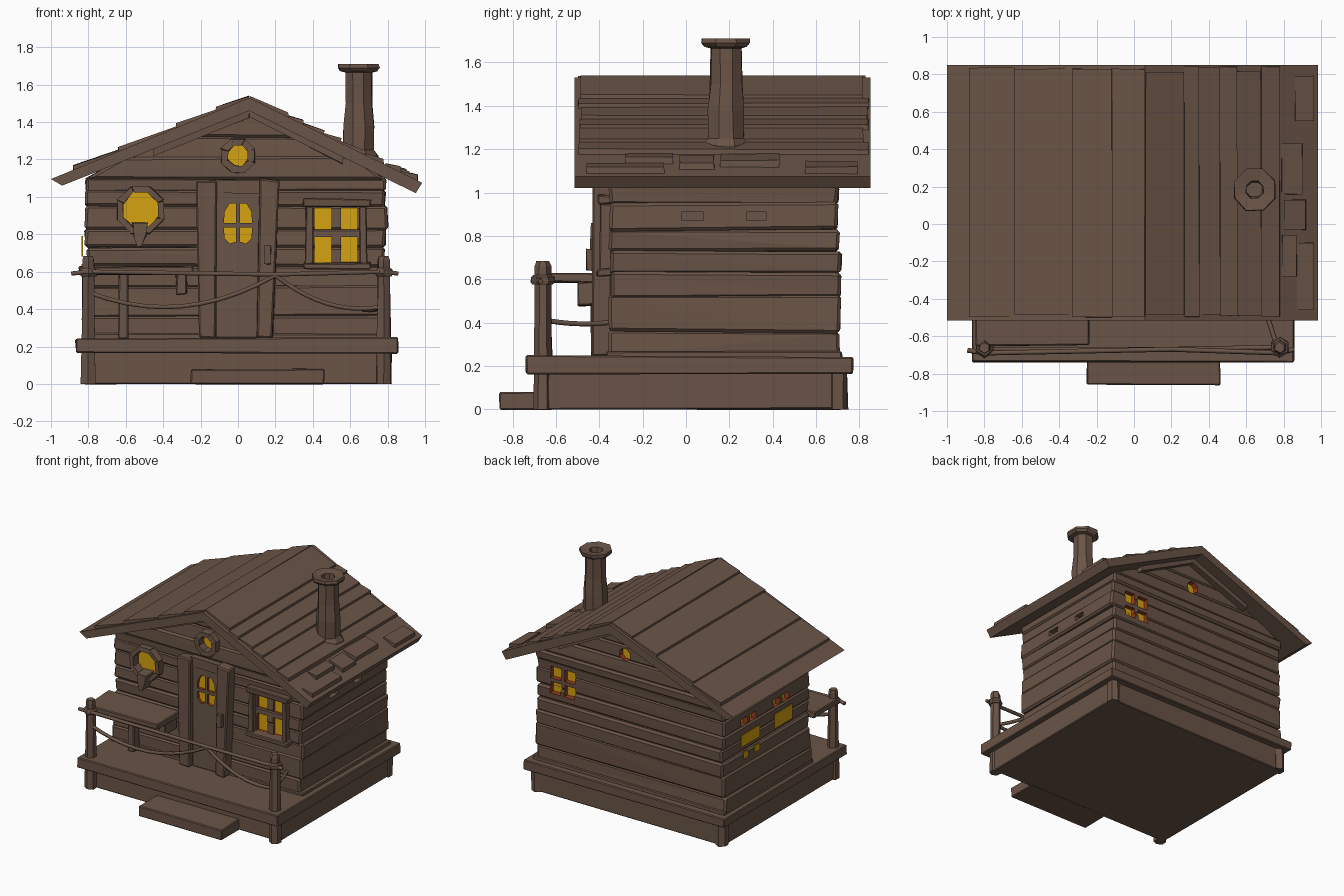
import bpy, bmesh, math, random
from mathutils import Vector

if "Cube" in bpy.data.objects:
    bpy.data.objects.remove(bpy.data.objects["Cube"])
random.seed(4)

def material(name, c):
    m = bpy.data.materials.new(name)
    m.diffuse_color = (*c, 1)
    m.use_nodes = True
    m.node_tree.nodes["Principled BSDF"].inputs["Base Color"].default_value = m.diffuse_color
    return m
WOOD = material("brown_wood", (0.144, 0.089, 0.063))
GLOW = material("yellow_glow", (0.66, 0.36, 0.005))
RED = material("red_reveal", (0.30, 0.045, 0.012))

def finish(name, bm, mats=(WOOD,)):
    bmesh.ops.recalc_face_normals(bm, faces=bm.faces)
    me = bpy.data.meshes.new(name)
    bm.to_mesh(me)
    bm.free()
    for m in mats:
        me.materials.append(m)
    ob = bpy.data.objects.new(name, me)
    bpy.context.scene.collection.objects.link(ob)
    return ob

def bake(ob):
    bpy.context.view_layer.update()
    dg = bpy.context.evaluated_depsgraph_get()
    return bpy.data.meshes.new_from_object(ob.evaluated_get(dg))

def prism(bm, pts, y0, y1, jit=0.0, bevel=0.0):
    """Extrude an x-z outline from y0 to y1, with hand-hewn wobble."""
    a = [bm.verts.new((x, y0, z)) for x, z in pts]
    b = [bm.verts.new((x, y1, z)) for x, z in pts]
    n = len(pts)
    fs = [bm.faces.new(a), bm.faces.new(b[::-1])]
    fs += [bm.faces.new((a[i], b[i], b[(i + 1) % n], a[(i + 1) % n])) for i in range(n)]
    for v in a + b:
        v.co += Vector([random.uniform(-jit, jit) for _ in range(3)])
    bmesh.ops.recalc_face_normals(bm, faces=fs)
    if bevel:
        es = list({e for f in fs for e in f.edges})
        bmesh.ops.bevel(bm, geom=es, offset=bevel, segments=1, affect='EDGES')

def rect(x0, x1, z0, z1):
    return [(x0, z0), (x1, z0), (x1, z1), (x0, z1)]

def boxes(name, items, jit=0.005, bevel=0.006, mat=WOOD):
    bm = bmesh.new()
    for x0, x1, y0, y1, z0, z1 in items:
        prism(bm, rect(x0, x1, z0, z1), y0, y1, jit, bevel)
    return finish(name, bm, (mat,))

def lathe(name, cx, cy, rings, n=8, jit=0.004):
    bm = bmesh.new()
    loops = []
    for r, z in rings:
        loops.append([bm.verts.new((cx + r * math.cos(2 * math.pi * (i + .5) / n) + random.uniform(-jit, jit),
                                    cy + r * math.sin(2 * math.pi * (i + .5) / n) + random.uniform(-jit, jit), z))
                      for i in range(n)])
    for a, b in zip(loops, loops[1:]):
        for i in range(n):
            bm.faces.new((a[i], a[(i + 1) % n], b[(i + 1) % n], b[i]))
    bm.faces.new(loops[0][::-1])
    bm.faces.new(loops[-1])
    return finish(name, bm)

def rope(name, pts, r=0.013):
    cu = bpy.data.curves.new(name, 'CURVE')
    cu.dimensions = '3D'
    cu.bevel_depth, cu.bevel_resolution, cu.use_fill_caps = r, 1, True
    sp = cu.splines.new('POLY')
    sp.points.add(len(pts) - 1)
    for p, c in zip(sp.points, pts):
        p.co = (*c, 1)
    tmp = bpy.data.objects.new(name + "_path", cu)
    bpy.context.scene.collection.objects.link(tmp)
    me = bake(tmp)
    bpy.data.objects.remove(tmp)
    me.materials.clear()
    me.materials.append(WOOD)
    bpy.context.scene.collection.objects.link(bpy.data.objects.new(name, me))

def octagon(cx, cz, r):
    return [(cx + r * math.cos(math.pi * (i + .5) / 4), cz + r * math.sin(math.pi * (i + .5) / 4)) for i in range(8)]

def recess(bm, pts, side, plane, depth, out=0.08, end=0):
    """Cutter: red sides and a glowing inner end; side is the outward axis."""
    ax, s = side
    def at(u, z, d):
        return (u, plane + s * d, z) if ax == 'y' else (plane + s * d, u, z)
    a = [bm.verts.new(at(u, z, out)) for u, z in pts]
    b = [bm.verts.new(at(u, z, -depth)) for u, z in pts]
    n = len(pts)
    bm.faces.new(a).material_index = 1
    bm.faces.new(b[::-1]).material_index = end
    for i in range(n):
        f = bm.faces.new((a[i], b[i], b[(i + 1) % n], a[(i + 1) % n]))
        f.material_index = 2 if end == 2 else 1

def cut(ob, bm):
    cutter = finish("window_cutter", bm, (GLOW, RED, WOOD))
    cutter.hide_render = True
    md = ob.modifiers.new("cut", 'BOOLEAN')
    md.operation, md.solver, md.object = 'DIFFERENCE', 'EXACT', cutter
    md.use_self = True
    md.material_mode = 'TRANSFER'
    me = bake(ob)
    ob.modifiers.clear()
    if len(me.polygons) > 10:
        ob.data = me
    bpy.data.objects.remove(cutter)

# Base, deck and step
boxes("foundation", [(-0.82, 0.81, -0.64, 0.72, 0.0, 0.18)], 0.004)
boxes("deck", [(-0.87, 0.855, -0.735, 0.77, 0.165, 0.245)], 0.006)
boxes("front_step", [(-0.25, 0.46, -0.86, -0.62, 0.0, 0.08)], 0.004)
boxes("wall_sill", [(-0.835, 0.81, -0.37, 0.72, 0.235, 0.27)], 0.003)

# Log walls, with the gable rows following the roof
RX, RZ, SL, SR = 0.06, 1.53, 0.41, 0.492
def roof_z(x):
    return RZ - (RX - x) * SL if x < RX else RZ - (x - RX) * SR
bm = bmesh.new()
levels = [0.245, 0.36, 0.52, 0.63, 0.73, 0.83, 0.95, 1.03, 1.10, 1.21, 1.32, 1.47]
for z0, z1 in zip(levels, levels[1:]):
    j = [random.uniform(-0.012, 0.012) for _ in range(4)]
    def left(z): return max(-0.82 + j[0], RX - (1.49 - z) / SL)
    def right(z): return min(0.79 + j[1], RX + (1.49 - z) / SR)
    a, b = z0 - 0.004, z1 + 0.004
    prism(bm, [(left(a), a), (right(a), a), (right(b), b), (left(b), b)], -0.36 + j[2], 0.71 + j[3], 0.007, 0.014)
bmesh.ops.triangulate(bm, faces=bm.faces)
walls = finish("log_walls", bm)

# Window recesses in all four walls
cb = bmesh.new()
for x0, x1 in ((0.41, 0.50), (0.55, 0.64)):
    for z0, z1 in ((0.65, 0.785), (0.825, 0.94)):
        recess(cb, rect(x0, x1, z0, z1), ('y', -1), -0.36, 0.03)
for x0, x1 in ((0.46, 0.55), (0.58, 0.67)):
    for z0, z1 in ((0.785, 0.87), (0.90, 0.99)):
        recess(cb, rect(x0, x1, z0, z1), ('y', 1), 0.71, 0.045)
recess(cb, octagon(-0.52, 0.93, 0.11), ('y', -1), -0.36, 0.03)
recess(cb, octagon(0.0, 1.22, 0.065), ('y', -1), -0.36, 0.03)
recess(cb, octagon(0.03, 1.25, 0.05), ('y', 1), 0.71, 0.045)
for y0, y1 in ((0.31, 0.49), (-0.09, 0.10)):
    m = (y0 + y1) / 2
    recess(cb, rect(y0, m - 0.015, 0.83, 0.89), ('x', -1), -0.82, 0.04)
    recess(cb, rect(m + 0.015, y1, 0.83, 0.89), ('x', -1), -0.82, 0.04)
for y0, y1 in ((-0.02, 0.08), (0.28, 0.37)):
    recess(cb, rect(y0, y1, 0.87, 0.91), ('x', 1), 0.79, 0.04, end=2)
cut(walls, cb)

# Glowing patches low on the left wall
boxes("left_glow_patches", [(-0.838, -0.83, y0, y1, z0, z1) for y0, y1, z0, z1 in (
    (0.29, 0.52, 0.69, 0.78), (-0.11, 0.11, 0.68, 0.79), (0.43, 0.49, 0.59, 0.64), (0.29, 0.35, 0.59, 0.64))],
    0, 0, GLOW)

# Front window frame
boxes("window_frame", [(0.345, 0.71, -0.405, -0.34, 0.945, 0.99), (0.36, 0.40, -0.395, -0.34, 0.64, 0.95),
                       (0.65, 0.69, -0.395, -0.34, 0.64, 0.95), (0.35, 0.71, -0.41, -0.34, 0.615, 0.648)])

# Round window frames
def ring_frame(name, cx, cz, ri, ro, y0, y1):
    bm = bmesh.new()
    inner, outer = octagon(cx, cz, ri), octagon(cx, cz, ro)
    for i in range(8):
        k = (i + 1) % 8
        prism(bm, [inner[i], outer[i], outer[k], inner[k]], y0, y1, 0.004)
    finish(name, bm)
ring_frame("round_window_frame", -0.52, 0.93, 0.10, 0.135, -0.405, -0.34)
ring_frame("gable_window_frame", 0.0, 1.22, 0.058, 0.097, -0.40, -0.34)
bm = bmesh.new()
prism(bm, [(-0.565, 0.86), (-0.555, 0.78), (-0.535, 0.73), (-0.515, 0.74), (-0.49, 0.80), (-0.48, 0.86)], -0.44, -0.34, 0.005)
finish("window_hook", bm)

# Door with arched panes, jambs, lintel and handle
door = boxes("door", [(-0.12, 0.12, -0.39, -0.33, 0.245, 1.03)], 0.0, 0.006)
cb = bmesh.new()
for s in (-1, 1):
    recess(cb, [(s * x, z) for x, z in ((0.012, 0.76), (0.045, 0.75), (0.072, 0.78), (0.075, 0.835), (0.012, 0.835))], ('y', -1), -0.39, 0.02)
    recess(cb, [(s * x, z) for x, z in ((0.012, 0.86), (0.075, 0.86), (0.072, 0.92), (0.045, 0.965), (0.012, 0.965))], ('y', -1), -0.39, 0.02)
cut(door, cb)
bm = bmesh.new()
prism(bm, [(-0.205, 0.245), (-0.115, 0.245), (-0.115, 1.09), (-0.225, 1.08)], -0.43, -0.34, 0.005, 0.008)
prism(bm, [(0.10, 0.245), (0.185, 0.245), (0.225, 1.09), (0.115, 1.10)], -0.43, -0.34, 0.005, 0.008)
prism(bm, rect(-0.13, 0.13, 1.02, 1.09), -0.40, -0.34, 0.004)
prism(bm, rect(0.14, 0.175, 0.64, 0.74), -0.46, -0.42, 0.004)
finish("door_frame", bm)

# Roof slab
bm = bmesh.new()
prism(bm, [(-1.0, roof_z(-1.0)), (RX, RZ), (0.985, roof_z(0.985)), (0.95, 1.02), (RX, RZ - 0.07), (-0.94, 1.06)], -0.515, 0.85)
finish("roof_slab", bm)

# Overlapping roof planks, raised at the lower end
bm = bmesh.new()
def plank(hi, lo, y0, y1, h=0.024):
    prism(bm, [(hi, roof_z(hi) - 0.01), (lo, roof_z(lo) - 0.01), (lo, roof_z(lo) + h), (hi, roof_z(hi) + 0.008)], y0, y1, 0.003)
for edges in ([0.06, -0.12, -0.33, -0.64, -0.88], [0.06, 0.27, 0.35, 0.46, 0.55, 0.68, 0.78]):
    for hi, lo in zip(edges, edges[1:]):
        plank(hi, lo, -0.50 + random.uniform(0, 0.015), 0.83 + random.uniform(-0.02, 0.015))
for hi, lo, y0, y1 in ((0.87, 0.96, -0.46, -0.10), (0.86, 0.96, 0.55, 0.79), (0.79, 0.87, -0.28, -0.06),
                       (0.80, 0.92, -0.03, 0.13), (0.79, 0.90, 0.16, 0.43)):
    plank(hi, lo, y0, y1, 0.03)
finish("roof_planks", bm)

# Rafters against both gables
bm = bmesh.new()
for y0, y1 in ((-0.42, -0.34), (0.69, 0.76)):
    for xs in ((-0.45, RX), (RX, 0.56)):
        prism(bm, [(x, roof_z(x) - d) for x, d in zip((*xs, *xs[::-1]), (0.05, 0.05, 0.11, 0.10))], y0, y1, 0.004)
finish("gable_rafters", bm)

# Chimney with a flared, hollow cap
lathe("chimney", 0.645, 0.185, [(0.11, 1.12), (0.11, 1.22), (0.09, 1.25), (0.088, 1.38), (0.078, 1.50), (0.075, 1.665),
      (0.105, 1.672), (0.122, 1.69), (0.118, 1.71), (0.05, 1.70), (0.042, 1.60)])

# Porch posts and corner stubs
for side, x in (("left", -0.80), ("right", 0.78)):
    lathe(side + "_porch_post", x, -0.66, [(0.044, 0.0), (0.042, 0.25), (0.037, 0.5), (0.036, 0.66), (0.028, 0.685)], 6)
    lathe(side + "_back_stub", x, 0.70, [(0.045, 0.0), (0.045, 0.20)], 6)
    lathe(side + "_rope_knot", x, -0.66, [(0.045, 0.575), (0.055, 0.59), (0.052, 0.61), (0.042, 0.62)], 6)

# Porch table on its leg and bracket
boxes("porch_table", [(-0.85, -0.24, -0.65, -0.36, 0.585, 0.625)], 0.005)
boxes("table_leg", [(-0.64, -0.585, -0.44, -0.37, 0.24, 0.59)], 0.004)
boxes("table_bracket", [(-0.33, -0.27, -0.50, -0.36, 0.48, 0.59)], 0.006)

# Ropes
def sag(a, b, drop, n=10):
    a, b = Vector(a), Vector(b)
    return [a.lerp(b, i / n) - Vector((0, 0, drop * 4 * (i / n) * (1 - i / n))) for i in range(n + 1)]
rope("straight_rope", [(-0.89, -0.675, 0.59), (-0.8, -0.69, 0.60), (0.2, -0.67, 0.585), (0.78, -0.69, 0.60), (0.855, -0.67, 0.59)])
rope("left_sagging_rope", sag((-0.80, -0.67, 0.49), (0.20, -0.67, 0.58), 0.12))
rope("right_sagging_rope", sag((0.20, -0.67, 0.58), (0.75, -0.66, 0.41), 0.065))
rope("side_rope", sag((0.76, -0.64, 0.41), (0.67, -0.36, 0.40), 0.01))
